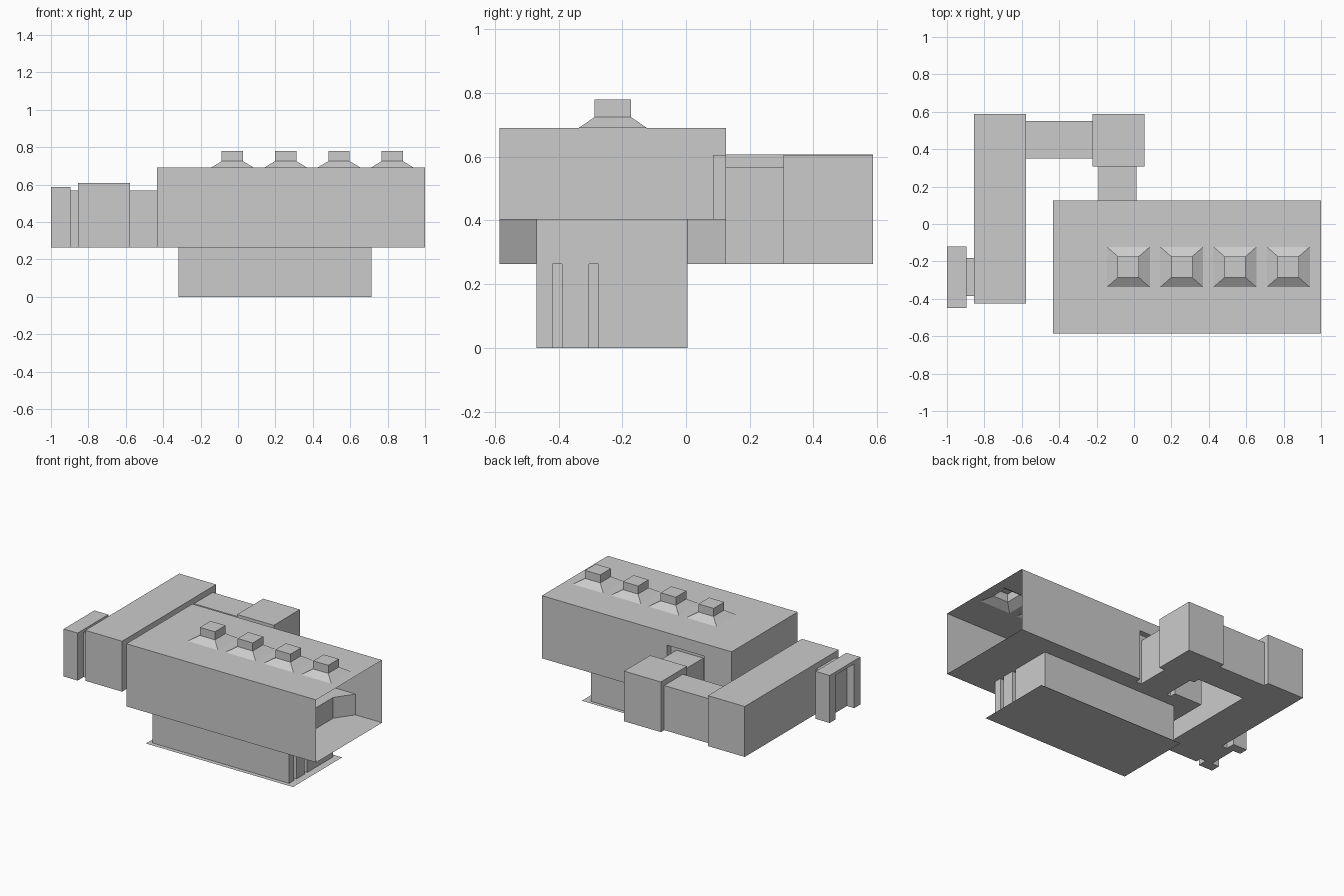
import bpy, bmesh

if "Cube" in bpy.data.objects:
    bpy.data.objects.remove(bpy.data.objects["Cube"])


def finish(name, bm, recalc=True):
    bmesh.ops.remove_doubles(bm, verts=bm.verts, dist=1e-5)
    if recalc:
        bmesh.ops.recalc_face_normals(bm, faces=bm.faces)
    me = bpy.data.meshes.new(name)
    bm.to_mesh(me)
    bm.free()
    ob = bpy.data.objects.new(name, me)
    bpy.context.collection.objects.link(ob)
    return ob


def face(bm, pts):
    return bm.faces.new([bm.verts.new(p) for p in pts])


def prism(name, outline, z0, z1):
    """Closed solid from a plan outline."""
    bm = bmesh.new()
    f = face(bm, [(x, y, z0) for x, y in outline])
    r = bmesh.ops.extrude_face_region(bm, geom=[f])
    for v in r["geom"]:
        if isinstance(v, bmesh.types.BMVert):
            v.co.z = z1
    return finish(name, bm)


def box(name, x0, x1, y0, y1, z0, z1):
    return prism(name, [(x0, y0), (x1, y0), (x1, y1), (x0, y1)], z0, z1)


def holed_panel(bm, us, vs, skip, place):
    """Panel of rectangular cells, leaving out the cells for which skip(i, j) is true."""
    for i in range(len(us) - 1):
        for j in range(len(vs) - 1):
            if not skip(i, j):
                face(bm, [place(*p) for p in ((us[i], vs[j]), (us[i + 1], vs[j]),
                                              (us[i + 1], vs[j + 1]), (us[i], vs[j + 1]))])


X0, X1, Y0, Y1 = -0.432, 1.0, -0.586, 0.125     # body plan
Z0, Z1 = 0.263, 0.69                            # body heights
KNOBS = [-0.03, 0.255, 0.54, 0.825]
KY, KB, KS = -0.23, 0.115, 0.057                # knob row, base and stem half sizes
RX0, RX1, RY, RZ = -0.222, 0.055, 0.085, 0.605  # recess in the back wall

# Thin body shell, open at its right end
bm = bmesh.new()
xs = [X0] + [c + s * KB for c in KNOBS for s in (-1, 1)] + [X1]
holed_panel(bm, xs, [Y0, KY - 0.108, KY + 0.108, Y1],
            lambda i, j: j == 1 and i % 2 == 1, lambda u, v: (u, v, Z1))
holed_panel(bm, [X0, RX0, RX1, X1], [Z0, RZ, Z1],
            lambda i, j: i == 1 and j == 0, lambda u, v: (u, Y1, v))
face(bm, [(X0, Y0, Z0), (X1, Y0, Z0), (X1, Y0, Z1), (X0, Y0, Z1)])
face(bm, [(X0, Y0, Z0), (X0, Y0, Z1), (X0, Y1, Z1), (X0, Y1, Z0)])
holed_panel(bm, [X0, RX0, RX1, X1], [Y0, RY, Y1],
            lambda i, j: i == 1 and j == 1, lambda u, v: (u, v, Z0))
# recess lining
face(bm, [(RX0, RY, Z0), (RX1, RY, Z0), (RX1, RY, RZ), (RX0, RY, RZ)])
face(bm, [(RX0, RY, RZ), (RX1, RY, RZ), (RX1, Y1, RZ), (RX0, Y1, RZ)])
for x in (RX0, RX1):
    face(bm, [(x, RY, Z0), (x, Y1, Z0), (x, Y1, RZ), (x, RY, RZ)])
finish("body_shell", bm)

# Hollow knobs: flared foot and square stem
for n, cx in enumerate(KNOBS):
    bm = bmesh.new()
    rings = []
    for hx, hy, z in ((KB, 0.108, Z1), (KS, KS, 0.725), (KS, KS, 0.78)):
        rings.append([bm.verts.new((cx + sx * hx, KY + sy * hy, z))
                      for sx, sy in ((-1, -1), (1, -1), (1, 1), (-1, 1))])
    for a, b in zip(rings, rings[1:]):
        for k in range(4):
            m = (k + 1) % 4
            bm.faces.new((a[k], a[m], b[m], b[k]))
    bm.faces.new(rings[-1])
    finish(f"roof_knob_{n + 1}", bm, recalc=False)

# Inner step inside the open end, with flared wings to the walls
IY0, IY1 = -0.47, 0.005
prism("inner_step", [(X0, Y0), (0.80, Y0), (0.715, IY0), (0.715, IY1), (0.80, Y1),
                     (RX1, Y1), (RX1, RY), (RX0, RY), (RX0, Y1), (X0, Y1)], Z0, 0.405)

# Base block with two grooves in its right end
prism("base", [(-0.317, IY0), (0.715, IY0), (0.715, -0.42), (0.67, -0.42), (0.68, -0.39),
               (0.715, -0.39), (0.715, -0.305), (0.68, -0.305), (0.68, -0.275),
               (0.715, -0.275), (0.715, IY1), (-0.317, IY1)], 0.0, Z0)

# Paper-thin foot sheet
bm = bmesh.new()
face(bm, [(-0.345, -0.50, 0), (0.765, -0.50, 0), (0.765, 0.03, 0), (-0.345, 0.03, 0)])
finish("foot_sheet", bm)

# Corridor running from the back of the body round to the left
for name, dims in {
    "back_link": (-0.19, 0.013, RY, 0.307, Z0, 0.567),
    "back_block": (RX0, RX1, 0.307, 0.588, Z0, 0.605),
    "cross_link": (-0.577, RX0, 0.35, 0.552, Z0, 0.567),
    "side_wing": (-0.855, -0.577, -0.425, 0.588, Z0, 0.607),
    "end_link": (-0.895, -0.855, -0.385, -0.182, Z0, 0.567),
}.items():
    box(name, *dims)

# End block with a doorway recess facing left
EY0, EY1, DY0, DY1 = -0.45, -0.12, -0.385, -0.182
prism("end_block", [(-1, EY0), (-0.895, EY0), (-0.895, EY1), (-1, EY1),
                    (-1, DY1), (-0.945, DY1), (-0.945, DY0), (-1, DY0)], Z0, 0.565)
box("end_block_lintel", -1, -0.895, EY0, EY1, 0.565, 0.587)
